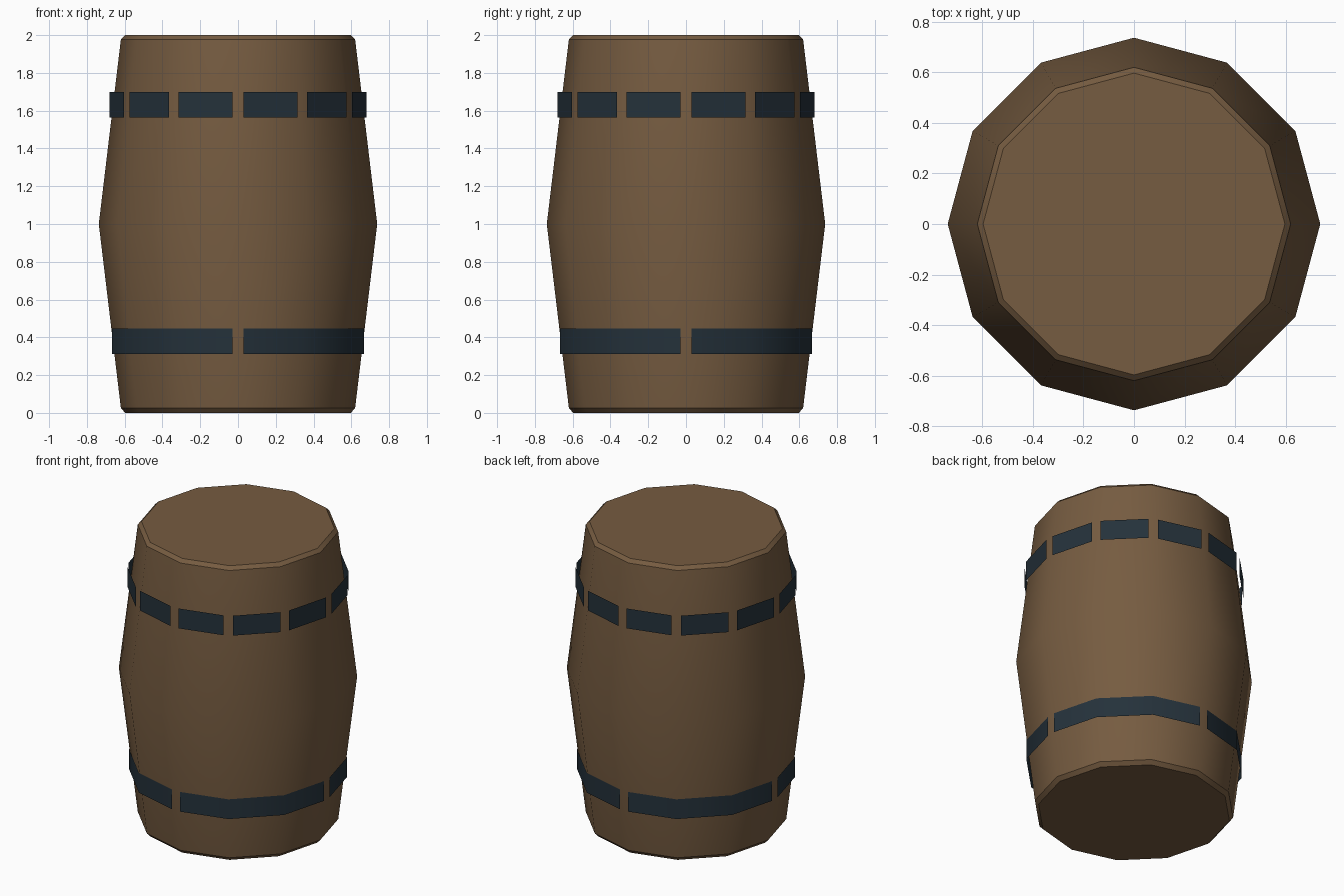
import bpy, bmesh
from math import radians, sin, cos
from mathutils import Vector

SIDES = 12

cube = bpy.data.objects.get("Cube")
if cube:
    bpy.data.objects.remove(cube, do_unlink=True)


def make_material(name, rgb):
    mat = bpy.data.materials.new(name)
    mat.use_nodes = True
    colour = (*rgb, 1.0)
    mat.diffuse_color = colour
    bsdf = next(n for n in mat.node_tree.nodes if n.type == 'BSDF_PRINCIPLED')
    bsdf.inputs["Base Color"].default_value = colour
    bsdf.inputs["Roughness"].default_value = 0.8
    return mat


def corner(radius, index, z=0.0):
    a = radians(360 / SIDES * index)
    return Vector((radius * cos(a), radius * sin(a), z))


def finish(bm, name, mat):
    mesh = bpy.data.meshes.new(name)
    bm.to_mesh(mesh)
    bm.free()
    mesh.materials.append(mat)
    obj = bpy.data.objects.new(name, mesh)
    bpy.context.collection.objects.link(obj)
    bpy.ops.object.select_all(action='DESELECT')
    obj.select_set(True)
    bpy.context.view_layer.objects.active = obj
    bpy.ops.object.shade_smooth_by_angle(angle=radians(34))
    return obj


def barrel_body(mat):
    # Revolved profile: chamfered rims and a bulging middle
    profile = [(0.597, 0), (0.62, 0.025), (0.737, 1), (0.62, 1.978), (0.597, 2)]
    bm = bmesh.new()
    rings = [[bm.verts.new(corner(r, i, z)) for i in range(SIDES)] for r, z in profile]
    for low, high in zip(rings, rings[1:]):
        for i in range(SIDES):
            j = (i + 1) % SIDES
            bm.faces.new((low[i], low[j], high[j], high[i]))
    bm.faces.new(rings[0][::-1])
    bm.faces.new(rings[-1])
    return finish(bm, "barrel_body", mat)


def hoop(name, radius, bottom, top, span, mat, gap=0.03):
    # Thin strips, each covering `span` sides, with a slot at every joint
    bm = bmesh.new()
    for start in range(0, SIDES, span):
        path = [corner(radius, start + k) for k in range(span + 1)]
        first = path[0] + (path[1] - path[0]).normalized() * gap
        last = path[-1] + (path[-2] - path[-1]).normalized() * gap
        path[0], path[-1] = first, last
        columns = [[bm.verts.new((p.x, p.y, z)) for z in (bottom, top)] for p in path]
        for a, b in zip(columns, columns[1:]):
            bm.faces.new((a[0], b[0], b[1], a[1]))
    return finish(bm, name, mat)


wood = make_material("brown_wood", (0.18, 0.106, 0.052))
iron = make_material("dark_blue_iron", (0.018, 0.031, 0.043))

barrel_body(wood)
hoop("upper_hoop", 0.689, 1.565, 1.70, 1, iron)
hoop("lower_hoop", 0.674, 0.313, 0.447, 3, iron)
